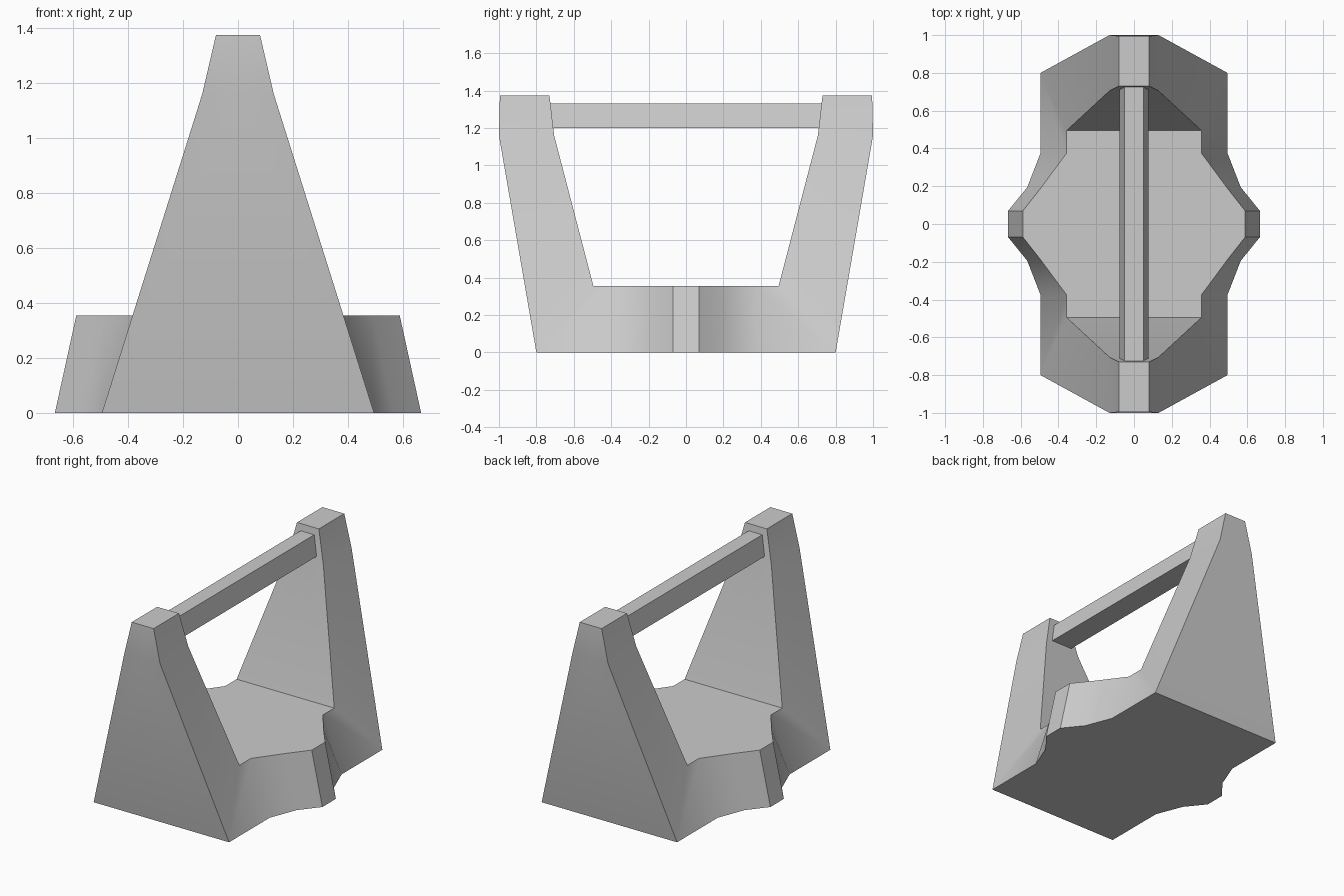
import bpy, bmesh, math

if "Cube" in bpy.data.objects:
    bpy.data.objects.remove(bpy.data.objects["Cube"])


def finish(bm, name):
    bmesh.ops.remove_doubles(bm, verts=bm.verts, dist=0.0005)
    bmesh.ops.dissolve_limit(bm, angle_limit=0.002, verts=bm.verts, edges=bm.edges)
    bmesh.ops.recalc_face_normals(bm, faces=bm.faces)
    mesh = bpy.data.meshes.new(name)
    bm.to_mesh(mesh)
    bm.free()
    obj = bpy.data.objects.new(name, mesh)
    bpy.context.collection.objects.link(obj)
    bpy.ops.object.select_all(action='DESELECT')
    obj.select_set(True)
    bpy.context.view_layer.objects.active = obj
    return obj


# Side outline of one quarter: floor edge and deck edge, from end to middle
H = 0.355
floor = [(x, y, 0) for x, y in
         [(.495, .80), (.495, .375), (.565, .195), (.666, .07), (.666, 0)]]
deck = [(x, y, H) for x, y in
        [(.357, .495), (.357, .375), (.49, .195), (.588, .07), (.588, 0)]]
# Upright: outer and inner edges, from bottom to top
outer = [floor[0], (.13, 1.0, 1.16), (.08, .995, 1.375)]
inner = [deck[0], (.13, .705, 1.16), (.08, .73, 1.375)]


def mid(p):
    return (0, p[1], p[2])


quarter = [floor + [(0, 0, 0), mid(floor[0])],
           deck + [(0, 0, H), mid(deck[0])],
           [outer[2], inner[2], mid(inner[2]), mid(outer[2])]]
for i in range(4):
    quarter.append([floor[i], floor[i + 1], deck[i + 1], deck[i]])
for i in range(2):
    quarter.append([outer[i], inner[i], inner[i + 1], outer[i + 1]])
    for edge in (outer, inner):
        quarter.append([edge[i], edge[i + 1], mid(edge[i + 1]), mid(edge[i])])

# Deck with bulging sides and two tapered uprights, mirrored both ways
bm = bmesh.new()
for sx in (1, -1):
    for sy in (1, -1):
        for face in quarter:
            bm.faces.new([bm.verts.new((x * sx, y * sy, z)) for x, y, z in face])
finish(bm, "base_with_uprights")
bpy.ops.object.shade_smooth_by_angle(angle=math.radians(30))

# Handle bar: trapezoid section running between the uprights
section = [(-.078, 1.2), (.078, 1.2), (.05, 1.33), (-.05, 1.33)]
bm = bmesh.new()
cap = bm.faces.new([bm.verts.new((x, -.735, z)) for x, z in section])
new = bmesh.ops.extrude_face_region(bm, geom=[cap], use_keep_orig=True)["geom"]
bmesh.ops.translate(bm, vec=(0, 1.47, 0),
                    verts=[g for g in new if isinstance(g, bmesh.types.BMVert)])
finish(bm, "handle_bar")
